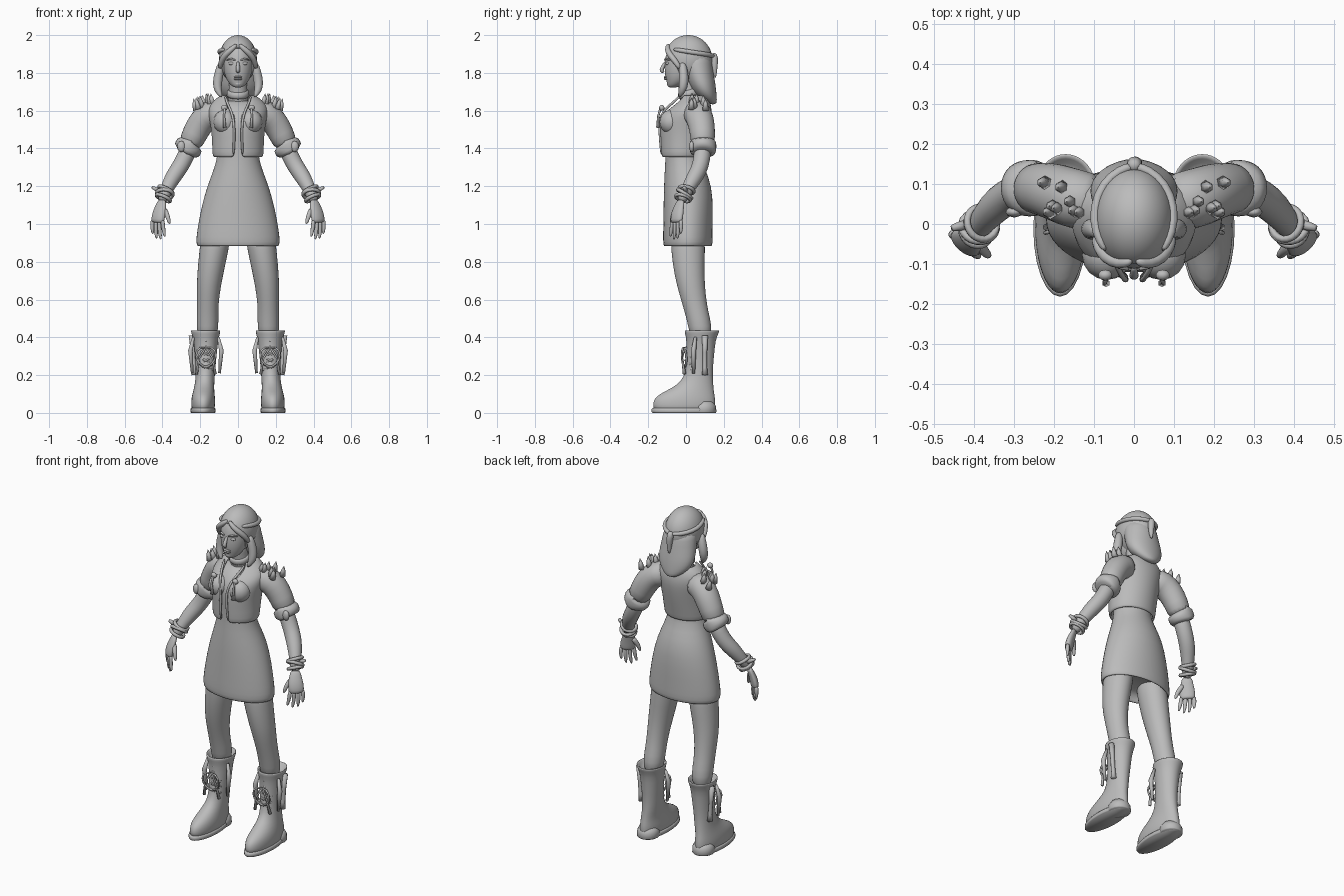
import bpy, bmesh, math, random
from mathutils import Vector

random.seed(4)
grey = bpy.data.materials.new("plain grey")
grey.diffuse_color = (0.5, 0.5, 0.5, 1)


def finish(ob, mirror=False, subdiv=0, thick=0):
    ob.data.materials.append(grey)
    if mirror:
        ob.modifiers.new("Mirror", 'MIRROR')
    if thick:
        s = ob.modifiers.new("Solidify", 'SOLIDIFY')
        s.thickness, s.offset = thick, -1
    if subdiv:
        s = ob.modifiers.new("Subdivision", 'SUBSURF')
        s.levels = s.render_levels = subdiv
    for p in ob.data.polygons:
        p.use_smooth = True
    return ob


def add_mesh(name, bm, **kw):
    bmesh.ops.recalc_face_normals(bm, faces=bm.faces)
    me = bpy.data.meshes.new(name)
    bm.to_mesh(me)
    bm.free()
    ob = bpy.data.objects.new(name, me)
    bpy.context.collection.objects.link(ob)
    return finish(ob, **kw)


def skin(name, rings, closed=True, caps=True, **kw):
    bm = bmesh.new()
    vs = [[bm.verts.new(p) for p in r] for r in rings]
    n = len(vs[0])
    for a, b in zip(vs, vs[1:]):
        for i in range(n if closed else n - 1):
            j = (i + 1) % n
            bm.faces.new((a[i], a[j], b[j], b[i]))
    if caps and closed:
        bm.faces.new(vs[0])
        bm.faces.new(vs[-1])
    return add_mesh(name, bm, **kw)


def loft(name, rows, n=16, gaps=None, **kw):
    """rows: z, cx, cy, rx, ry - gaps: half angle left open at the front"""
    rings = []
    for k, (z, cx, cy, rx, ry) in enumerate(rows):
        g = gaps[k] if gaps else 0
        ring = []
        for i in range(n):
            a = g + (2 * math.pi - 2 * g) * i / (n - 1 if gaps else n)
            ring.append((cx + rx * math.sin(a), cy - ry * math.cos(a), z))
        rings.append(ring)
    return skin(name, rings, closed=not gaps, **kw)


def tube(name, pts, radii, n=10, wide=(0, 1, 0), flat=1.0, **kw):
    """sweep along points; 'wide' axis gets the radius, the other radius*flat"""
    pts = [Vector(p) for p in pts]
    if not isinstance(radii, (list, tuple)):
        radii = [radii] * len(pts)
    rings = []
    for i, p in enumerate(pts):
        t = (pts[min(i + 1, len(pts) - 1)] - pts[max(i - 1, 0)]).normalized()
        w = Vector(wide)
        w = (w - t * w.dot(t)).normalized()
        u = t.cross(w)
        rings.append([p + w * radii[i] * math.cos(a) + u * radii[i] * flat * math.sin(a)
                      for a in (2 * math.pi * k / n for k in range(n))])
    return skin(name, rings, **kw)


def ball(name, loc, size, mirror=False, seg=16):
    bm = bmesh.new()
    bmesh.ops.create_uvsphere(bm, u_segments=seg, v_segments=seg // 2 + 2, radius=1)
    for v in bm.verts:
        v.co = Vector(loc) + Vector([v.co[i] * size[i] for i in range(3)])
    return add_mesh(name, bm, mirror=mirror)


M = dict(mirror=True)

# Dress with a hollow hem
loft("dress", [(.94, 0, .01, .19, .10), (.89, 0, .01, .205, .118), (.878, 0, .01, .215, .127),
               (.90, 0, .01, .225, .133), (.96, 0, .01, .219, .132), (1.08, 0, .012, .198, .132),
               (1.2, 0, .01, .165, .128), (1.29, 0, -.005, .128, .108), (1.37, 0, -.018, .105, .09),
               (1.46, 0, -.01, .115, .105), (1.56, 0, -.005, .13, .115), (1.62, 0, .02, .12, .09),
               (1.66, 0, .03, .08, .06)], n=24, subdiv=1)

# Open cropped jacket
loft("jacket", [(1.352, 0, -.018, .132, .114), (1.375, 0, -.018, .138, .117), (1.46, 0, -.01, .138, .128),
                (1.54, 0, -.005, .15, .138), (1.59, 0, .008, .16, .13), (1.63, 0, .03, .155, .103),
                (1.665, 0, .042, .118, .08), (1.685, 0, .04, .085, .072)],
     n=25, gaps=[.18, .15, .1, .1, .2, .4, .6, .7], thick=.014, subdiv=1)
ball("bust", (.068, -.078, 1.54), (.062, .062, .065), **M)
tube("jacket_edge", [(.024, -.13, 1.36), (.02, -.136, 1.45), (.02, -.144, 1.54), (.036, -.122, 1.6),
                     (.06, -.065, 1.645), (.068, -.03, 1.68)], .008, n=6, subdiv=1, **M)
tube("chest_tassel", [(.07, -.135, 1.615), (.074, -.147, 1.57), (.07, -.148, 1.51)],
     [.006, .006, .01], n=6, **M)
ball("tassel_knob", (.072, -.128, 1.615), (.018, .014, .016), seg=10, **M)

# Sleeves, turned-up cuffs and shoulder studs
tube("sleeve", [(.08, .05, 1.59), (.15, .062, 1.585), (.195, .08, 1.54), (.228, .088, 1.48),
                (.262, .09, 1.405)], [.075, .077, .074, .068, .066], n=14, subdiv=1, **M)
tube("cuff", [(.248, .09, 1.425), (.243, .09, 1.44), (.246, .09, 1.436), (.263, .09, 1.405),
              (.282, .088, 1.372), (.28, .088, 1.376)],
     [.05, .064, .072, .074, .07, .05], n=14, flat=1.05, subdiv=1, **M)
ball("cuff_tab", (.30, .03, 1.41), (.022, .014, .03), seg=8, **M)
for i in range(8):
    x, y = .135 + .013 * i + random.uniform(-.005, .005), .02 + .09 * random.random()
    z = 1.65 - .45 * max(0, x - .16)
    tube("shoulder_stud", [(x, y, z - .02), (x + .008, y, z + .015), (x + .012, y, z + .042)],
         [.018, .012, .001], n=6, **M)

# Arms and bracelets
tube("arm", [(.24, .09, 1.44), (.285, .085, 1.34), (.318, .068, 1.285), (.35, .042, 1.24),
             (.385, 0, 1.17), (.405, -.03, 1.115)], [.05, .046, .046, .044, .033, .028], n=12, subdiv=1, **M)
along = Vector((.04, -.05, -.12)).normalized()
for i, (r, tilt) in enumerate([(.041, .15), (.044, -.2), (.04, .1)]):
    c = Vector((.381, .002, 1.18)) + along * .024 * i
    bm = bmesh.new()
    rot = (along + Vector((tilt, tilt, 0))).to_track_quat('Z', 'Y')
    rings = []
    for k in range(20):
        a = math.tau * k / 20
        rad = Vector((math.cos(a), math.sin(a), 0))
        rings.append([bm.verts.new(c + rot @ (rad * (r + .009 * math.cos(b)) + Vector((0, 0, .01 * math.sin(b)))))
                      for b in (math.tau * j / 8 for j in range(8))])
    for k in range(20):
        for j in range(8):
            p, q = rings[k], rings[(k + 1) % 20]
            bm.faces.new((p[j], q[j], q[(j + 1) % 8], p[(j + 1) % 8]))
    add_mesh("bracelet", bm, **M)
tube("bracelet_knot", [(.415, .0, 1.17), (.435, -.005, 1.185), (.455, -.01, 1.195)], [.012, .012, .008], n=6, **M)

# Hands
W = (.75, .65, 0)
tube("palm", [(.402, -.025, 1.13), (.408, -.035, 1.1), (.418, -.046, 1.06), (.425, -.05, 1.02), (.426, -.05, 1.005)],
     [.027, .034, .045, .045, .038], n=12, wide=W, flat=.5, subdiv=1, **M)
for i, length in enumerate([.085, .1, .095, .07]):
    s = (i - 1.5) * .023
    b = Vector((.426 + W[0] * s, -.05 + W[1] * s, 1.025))
    d = Vector((.1 * (i - 1.5) * .5, .04 * (i - 1.5), -1))
    tube("finger", [b, b + d * length * .5, b + d * length * .9 + Vector((-.004, -.003, 0)),
                    b + d * (length + .008) + Vector((-.006, -.005, 0))], [.013, .012, .0095, .004], n=8, subdiv=1, **M)
tube("thumb", [(.395, -.045, 1.085), (.375, -.068, 1.05), (.365, -.078, 1.015), (.362, -.08, 1.0)],
     [.018, .014, .011, .005], n=8, subdiv=1, **M)

# Legs
loft("leg", [(1.0, .11, .01, .085, .095), (.86, .127, .01, .078, .092), (.72, .15, .018, .07, .08),
             (.62, .158, .036, .06, .07), (.54, .161, .054, .057, .064), (.46, .161, .075, .06, .064),
             (.38, .163, .08, .05, .055)], subdiv=1, **M)

# Boots with flared tops
loft("boot", [(.005, .185, -.01, .052, .15), (.022, .185, -.01, .063, .166), (.065, .184, -.01, .065, .168),
              (.098, .183, .002, .06, .15), (.13, .18, .035, .054, .112), (.17, .175, .062, .051, .082),
              (.23, .172, .07, .052, .072), (.31, .17, .076, .058, .074), (.385, .17, .08, .066, .077),
              (.42, .171, .083, .076, .09), (.44, .171, .085, .081, .095), (.437, .171, .085, .068, .08),
              (.40, .17, .08, .056, .066)], n=20, subdiv=1, **M)
loft("sole", [(0, .185, -.012, .064, .165), (.006, .185, -.012, .067, .17), (.02, .185, -.012, .067, .17),
              (.026, .185, -.012, .062, .163)], n=24, **M)
tube("heel", [(.185, .095, 0), (.185, .095, .005), (.185, .095, .035), (.185, .095, .06)],
     [.062, .066, .064, .05], n=16, flat=.95, **M)

# Boot laces, bow and side tassel
for i in range(5):
    z = .225 + .035 * i
    y = -.004 + .003 * i
    for s in (-1, 1):
        tube("lace", [(.17 - s * .04, y + .028, z), (.17, y - .004, z + .018), (.17 + s * .04, y + .028, z + .036)],
             .005, n=6, **M)
for s in (-1, 1):
    loop = [(.17 + s * (.006 + .046 * math.sin(a)), -.01 - .012 * math.sin(a),
             .345 - .05 * (1 - math.cos(a)) + .012 * math.sin(a)) for a in (math.tau * k / 12 for k in range(13))]
    tube("bow_loop", loop, .0055, n=6, **M)
    tube("bow_end", [(.17, -.008, .345), (.17 + s * .035, -.02, .29), (.17 + s * .05, -.008, .205)],
         [.005, .005, .009], n=6, **M)
    tube("boot_fringe", [(.17 + s * .066, .05, .40), (.17 + s * .082, .04, .33), (.17 + s * .072, .04, .21)],
         [.008, .014, .008], n=6, **M)
tube("boot_tassel", [(.245, .1, .41), (.238, .1, .32), (.232, .1, .24), (.23, .1, .2)],
     [.016, .012, .012, .016], n=8, **M)

# Neck and choker
tube("neck", [(0, .03, 1.62), (0, .02, 1.68), (0, .005, 1.74), (0, 0, 1.79)], [.064, .053, .048, .05], n=14, subdiv=1)
tube("choker", [(0, .02, 1.675), (0, .018, 1.682), (0, .014, 1.702), (0, .012, 1.709)],
     [.054, .06, .058, .05], n=20)

# Head and face
loft("head", [(1.722, 0, -.07, .018, .022), (1.732, 0, -.062, .036, .037), (1.755, 0, -.046, .056, .057),
              (1.785, 0, -.035, .07, .077), (1.825, 0, -.025, .079, .09), (1.865, 0, -.018, .082, .095),
              (1.91, 0, -.01, .08, .095), (1.95, 0, 0, .065, .08), (1.97, 0, 0, .04, .05)], n=20, subdiv=1)
tube("nose", [(0, -.106, 1.862), (0, -.119, 1.838), (0, -.134, 1.815), (0, -.117, 1.801)],
     [.008, .01, .014, .011], n=8, wide=(1, 0, 0), subdiv=1)
for z, r in ((1.778, .008), (1.768, .009)):
    ball("lip", (0, -.106, z), (.023, .012, r * .75), seg=12)
ball("chin", (0, -.078, 1.743), (.026, .024, .018))
ball("eye", (.033, -.097, 1.85), (.018, .011, .009), seg=12, **M)
tube("brow", [(.014, -.113, 1.868), (.036, -.107, 1.874), (.06, -.085, 1.868)], [.004, .006, .003], n=6, **M)
ball("ear", (.083, -.005, 1.835), (.01, .02, .03), seg=12, **M)

# Hair cap, trimmed along the hairline
bm = bmesh.new()
bmesh.ops.create_uvsphere(bm, u_segments=32, v_segments=24, radius=1)
for v in bm.verts:
    v.co = Vector((v.co.x * .1, .012 + v.co.y * .127, 1.872 + v.co.z * .128))
bmesh.ops.bisect_plane(bm, geom=bm.verts[:] + bm.edges[:] + bm.faces[:], plane_co=(0, -.03, 1.79),
                       plane_no=(0, -.9, -.43), clear_outer=True)
add_mesh("hair_cap", bm, thick=.012)

# Long back hair
loft("back_hair", [(1.91, 0, .04, .09, .088), (1.85, 0, .055, .1, .084), (1.79, 0, .07, .108, .078),
                   (1.74, 0, .085, .113, .072), (1.695, 0, .1, .102, .062), (1.66, 0, .122, .07, .042),
                   (1.632, 0, .143, .025, .02)], n=20, subdiv=1)

# Front locks, hanging side locks, braid and its tail
tube("front_lock", [(.004, -.092, 1.952), (.035, -.102, 1.925), (.07, -.085, 1.895), (.09, -.055, 1.86),
                    (.096, -.03, 1.82)], [.011, .016, .018, .017, .012], n=8, subdiv=1, **M)
tube("side_lock", [(.088, -.02, 1.86), (.1, -.012, 1.8), (.11, -.01, 1.75), (.108, -.02, 1.705),
                   (.085, -.035, 1.67)], [.018, .026, .027, .022, .006], n=10, subdiv=1, **M)
tube("braid", [(.07, -.07, 1.925), (.096, -.02, 1.918), (.101, .04, 1.908), (.078, .1, 1.9), (.035, .136, 1.893),
               (0, .145, 1.89)], [.01, .014, .013, .014, .013, .013], n=8, wide=(0, 0, 1), subdiv=1, **M)
tube("braid_tail", [(0, .14, 1.905), (0, .153, 1.88), (.006, .15, 1.83), (.004, .155, 1.77)],
     [.018, .022, .018, .006], n=8, wide=(1, 0, 0), subdiv=1)
